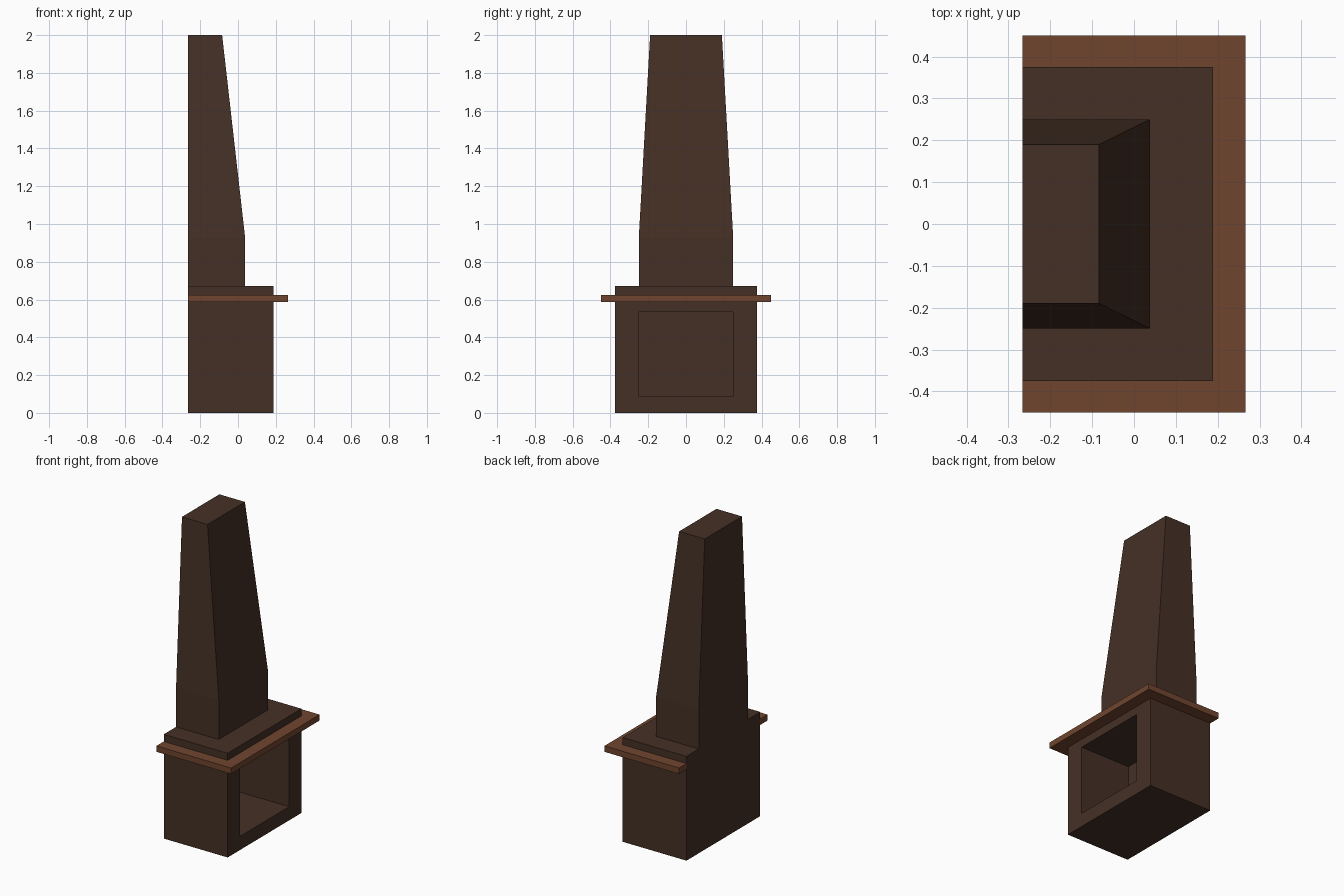
import bpy, bmesh

if "Cube" in bpy.data.objects:
    bpy.data.objects.remove(bpy.data.objects["Cube"])

BACK = -0.266  # the flat wall side shared by all parts


def material(name, color):
    m = bpy.data.materials.new(name)
    m.diffuse_color = (*color, 1)
    m.use_nodes = True
    m.node_tree.nodes["Principled BSDF"].inputs["Base Color"].default_value = m.diffuse_color
    return m


dark_brown = material("dark_brown", (0.060, 0.030, 0.019))
warm_brown = material("warm_brown", (0.160, 0.060, 0.028))


def finish(name, bm, mat):
    bmesh.ops.recalc_face_normals(bm, faces=bm.faces)
    me = bpy.data.meshes.new(name)
    bm.to_mesh(me)
    bm.free()
    me.materials.append(mat)
    ob = bpy.data.objects.new(name, me)
    bpy.context.collection.objects.link(ob)
    return ob


def loft(rings):
    """Stack of rectangles (front x, half width y, z) standing against the back."""
    bm = bmesh.new()
    loops = [[bm.verts.new(p) for p in ((BACK, -w, z), (x, -w, z), (x, w, z), (BACK, w, z))]
             for x, w, z in rings]
    for a, b in zip(loops, loops[1:]):
        for i in range(4):
            j = (i + 1) % 4
            bm.faces.new((a[i], a[j], b[j], b[i]))
    bm.faces.new(loops[0][::-1])
    bm.faces.new(loops[-1])
    return bm


# Firebox: block with a recessed opening in its +x face
bm = loft([(0.189, 0.375, 0), (0.189, 0.375, 0.671)])
bmesh.ops.recalc_face_normals(bm, faces=bm.faces)
face = max(bm.faces, key=lambda f: f.calc_center_median().x)
bmesh.ops.inset_region(bm, faces=[face], thickness=0.1)
for v in face.verts:
    v.co.y = 0.25 if v.co.y > 0 else -0.25
    v.co.z = 0.534 if v.co.z > 0.33 else 0.088
hole = bmesh.ops.extrude_face_region(bm, geom=[face])
bmesh.ops.delete(bm, geom=[face], context='FACES_ONLY')
for v in hole["geom"]:
    if isinstance(v, bmesh.types.BMVert):
        v.co.x = -0.167
finish("firebox", bm, dark_brown)

# Mantel shelf: U-shaped slab wrapping three sides of the firebox
bm = bmesh.new()
outline = [(BACK, -0.45), (0.266, -0.45), (0.266, 0.45), (BACK, 0.45),
           (BACK, 0.375), (0.189, 0.375), (0.189, -0.375), (BACK, -0.375)]
base = bm.faces.new([bm.verts.new((x, y, 0.587)) for x, y in outline])
top = bmesh.ops.extrude_face_region(bm, geom=[base])
for v in top["geom"]:
    if isinstance(v, bmesh.types.BMVert):
        v.co.z = 0.625
finish("mantel_shelf", bm, warm_brown)

# Chimney: straight foot, then tapering flue with a vertical back
finish("chimney", loft([(0.038, 0.25, 0.671), (0.038, 0.25, 0.925), (-0.084, 0.19, 2.0)]), dark_brown)
